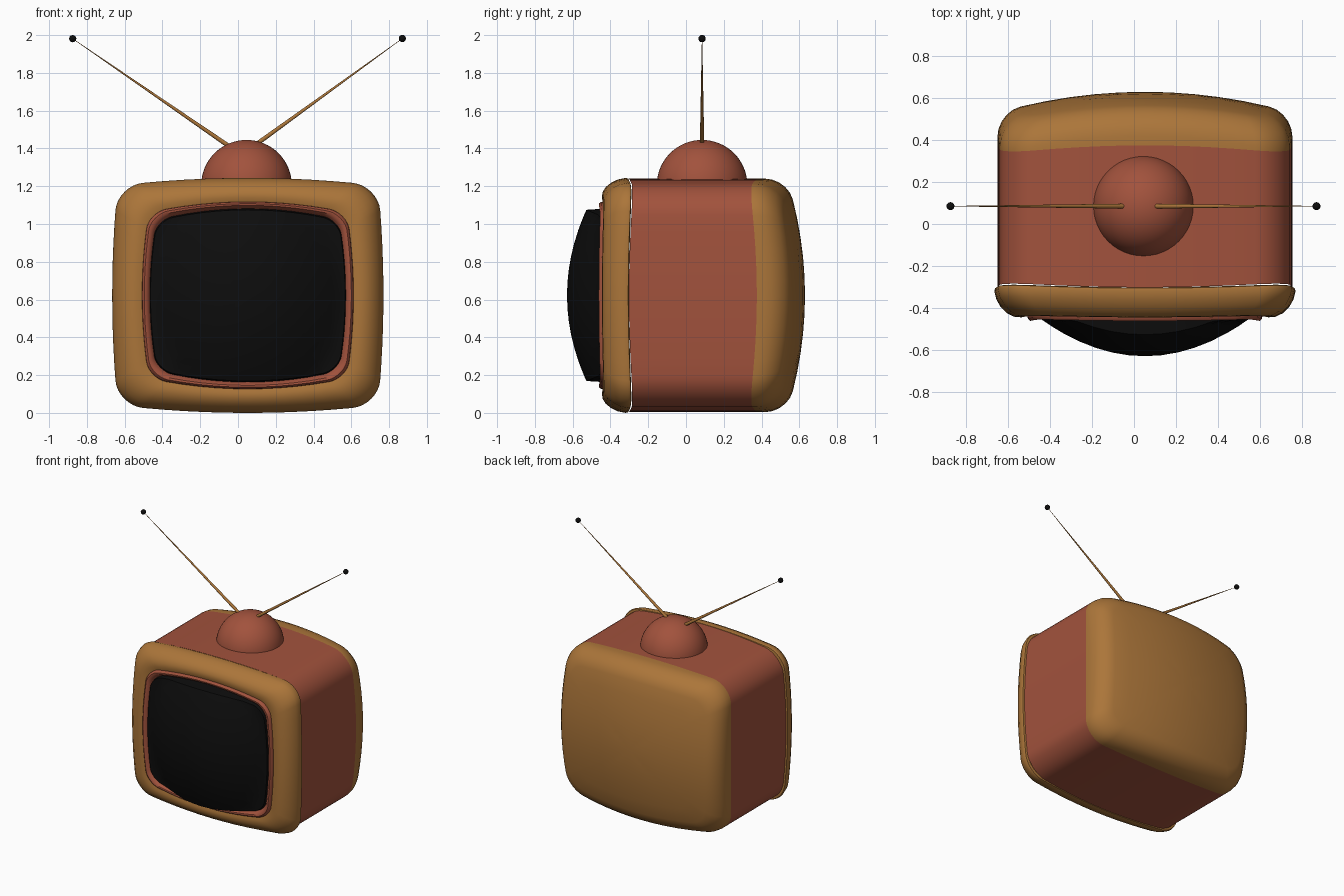
import bpy, bmesh, math
from mathutils import Vector

if "Cube" in bpy.data.objects:
    bpy.data.objects.remove(bpy.data.objects["Cube"])

CX, CZ = 0.052, 0.622      # centre of the cabinet
HX, HZ = 0.718, 0.622      # half width and half height of the front frame


def material(name, rgb):
    m = bpy.data.materials.new(name)
    m.use_nodes = True
    m.diffuse_color = (*rgb, 1)
    m.node_tree.nodes["Principled BSDF"].inputs["Base Color"].default_value = (*rgb, 1)
    return m


RED = material("brick_red", (0.36, 0.085, 0.046))
GOLD = material("ochre_gold", (0.41, 0.18, 0.042))
BLACK = material("glossy_black", (0.004, 0.004, 0.004))


def outline(hx, hz, r, bx, bz, steps=8):
    """Rounded rectangle whose sides bow outwards, as (x, z) about the centre."""
    corners = [(1, 1, 0), (-1, 1, 1), (-1, -1, 2), (1, -1, 3)]
    arcs = []
    for sx, sz, quarter in corners:
        arcs.append([Vector((sx * (hx - r) + r * math.cos(a), sz * (hz - r) + r * math.sin(a)))
                     for a in ((quarter + k / steps) * math.pi / 2 for k in range(steps + 1))])
    pts = []
    for i, arc in enumerate(arcs):
        nxt = arcs[(i + 1) % 4][0]
        pts += arc + [arc[-1].lerp(nxt, k / 10) for k in range(1, 10)]
    return [(x * (1 - bx * (z / hz) ** 2), z * (1 - bz * (x / hx) ** 2)) for x, z in pts]


def finish(ob, mats, angle=40):
    for m in mats:
        ob.data.materials.append(m)
    bpy.ops.object.select_all(action="DESELECT")
    ob.select_set(True)
    bpy.context.view_layer.objects.active = ob
    bpy.ops.object.shade_smooth_by_angle(angle=math.radians(angle))
    return ob


def new_object(name, bm):
    me = bpy.data.meshes.new(name)
    bm.to_mesh(me)
    bm.free()
    ob = bpy.data.objects.new(name, me)
    bpy.context.collection.objects.link(ob)
    return ob


def loft(name, rings, mats, start=None, end=None):
    """Skin rings from back to front; each ring is (points, y function, material)."""
    bm = bmesh.new()
    loops = [[bm.verts.new((CX + x, yf(x, z), CZ + z)) for x, z in pts] for pts, yf, _ in rings]
    n = len(loops[0])
    for (a, b), ring in zip(zip(loops, loops[1:]), rings[1:]):
        for i in range(n):
            j = (i + 1) % n
            bm.faces.new((a[i], a[j], b[j], b[i])).material_index = ring[2]
    for y, loop, ring, flip in ((start, loops[0], rings[0], True), (end, loops[-1], rings[-1], False)):
        if y is not None:
            c = bm.verts.new((CX, y, CZ))
            for i in range(n):
                p, q = loop[i], loop[(i + 1) % n]
                bm.faces.new((q, p, c) if flip else (p, q, c)).material_index = ring[2]
    return finish(new_object(name, bm), mats)


def corner(x, z):
    """0 along the middle of each side, near 1 at the corners."""
    return (x / HX) ** 2 * (z / HZ) ** 2


def bowed(y, amount):
    return lambda x, z: y + amount * corner(x, z)


# Cabinet: gold domed back running into a red open-fronted sleeve
def back_dome(drop):
    return lambda x, z: 0.63 - 0.2 * x * x - 0.25 * z * z - drop


def body_ring(inset):
    return outline(0.703 - inset, 0.618 - inset, 0.16 - inset * 0.5, 0.035, 0.075)


edge = body_ring(0.11)
rings = [([(x * s, z * s) for x, z in edge], back_dome(0), 0) for s in (0.2, 0.4, 0.6, 0.8, 1)]
rings += [(body_ring(i), back_dome(d), 0)
          for i, d in ((0.075, 0.006), (0.045, 0.022), (0.02, 0.048), (0.005, 0.08), (0, 0.115))]
rings += [(body_ring(0), bowed(0.375, -0.05), 0), (body_ring(0), bowed(0.1, 0), 1),
          (body_ring(0), bowed(-0.302, 0.03), 1)]
loft("cabinet", rings, [GOLD, RED], start=0.63)


# Front frame: rounded gold bezel with a red inner rim
def frame_ring(inset):
    t = inset / 0.195
    return outline(HX - inset, HZ - inset * 0.8, 0.14 - 0.05 * t, 0.04 + 0.03 * t, 0.065 + 0.06 * t)


gold_profile = [(0.02, -0.302), (0.004, -0.306), (0, -0.32), (0.01, -0.36), (0.03, -0.395),
                (0.06, -0.425), (0.095, -0.442), (0.13, -0.445), (0.158, -0.437)]
red_profile = [(0.16, -0.452), (0.17, -0.462), (0.182, -0.46), (0.195, -0.445), (0.21, -0.415)]
rings = [(frame_ring(i), bowed(y, 0.022), 0) for i, y in gold_profile]
rings += [(frame_ring(i), bowed(y, 0.03), 1) for i, y in red_profile]
loft("front_frame", rings, [GOLD, RED])


# Bulging picture tube
def glass(x, z):
    return min(-0.63 + 0.72 * x * x + 0.5 * z * z, -0.452)


glass_edge = outline(0.523, 0.46, 0.09, 0.07, 0.13)
rings = [(glass_edge, bowed(-0.42, 0.02), 0)]
rings += [([(x * s, z * s) for x, z in glass_edge], glass, 0)
          for s in (0.985, 0.94, 0.85, 0.75, 0.6, 0.45, 0.3, 0.15)]
loft("screen", rings, [BLACK], end=-0.63)

# Antenna dome, trimmed just inside the cabinet top
DOME = Vector((0.045, 0.085, 1.205))
bm = bmesh.new()
bmesh.ops.create_uvsphere(bm, u_segments=48, v_segments=32, radius=0.24)
bmesh.ops.delete(bm, geom=[v for v in bm.verts if v.co.z < -0.06], context="VERTS")
dome = finish(new_object("antenna_dome", bm), [RED])
dome.location = DOME

# Tapered rods with ball tips
for side, root, tip in (("right", (-0.03, 0.085, 1.4), (-0.875, 0.085, 1.981)),
                        ("left", (0.08, 0.085, 1.41), (0.87, 0.085, 1.982))):
    root, tip = Vector(root), Vector(tip)
    axis = tip - root
    bpy.ops.mesh.primitive_cone_add(vertices=12, radius1=0.012, radius2=0.001, depth=axis.length,
                                    location=(root + tip) / 2,
                                    rotation=axis.to_track_quat("Z", "Y").to_euler())
    rod = bpy.context.object
    rod.name = side + "_antenna_rod"
    finish(rod, [GOLD])
    bpy.ops.mesh.primitive_uv_sphere_add(segments=20, ring_count=12, radius=0.019, location=tip)
    ball = bpy.context.object
    ball.name = side + "_antenna_ball"
    finish(ball, [BLACK])
